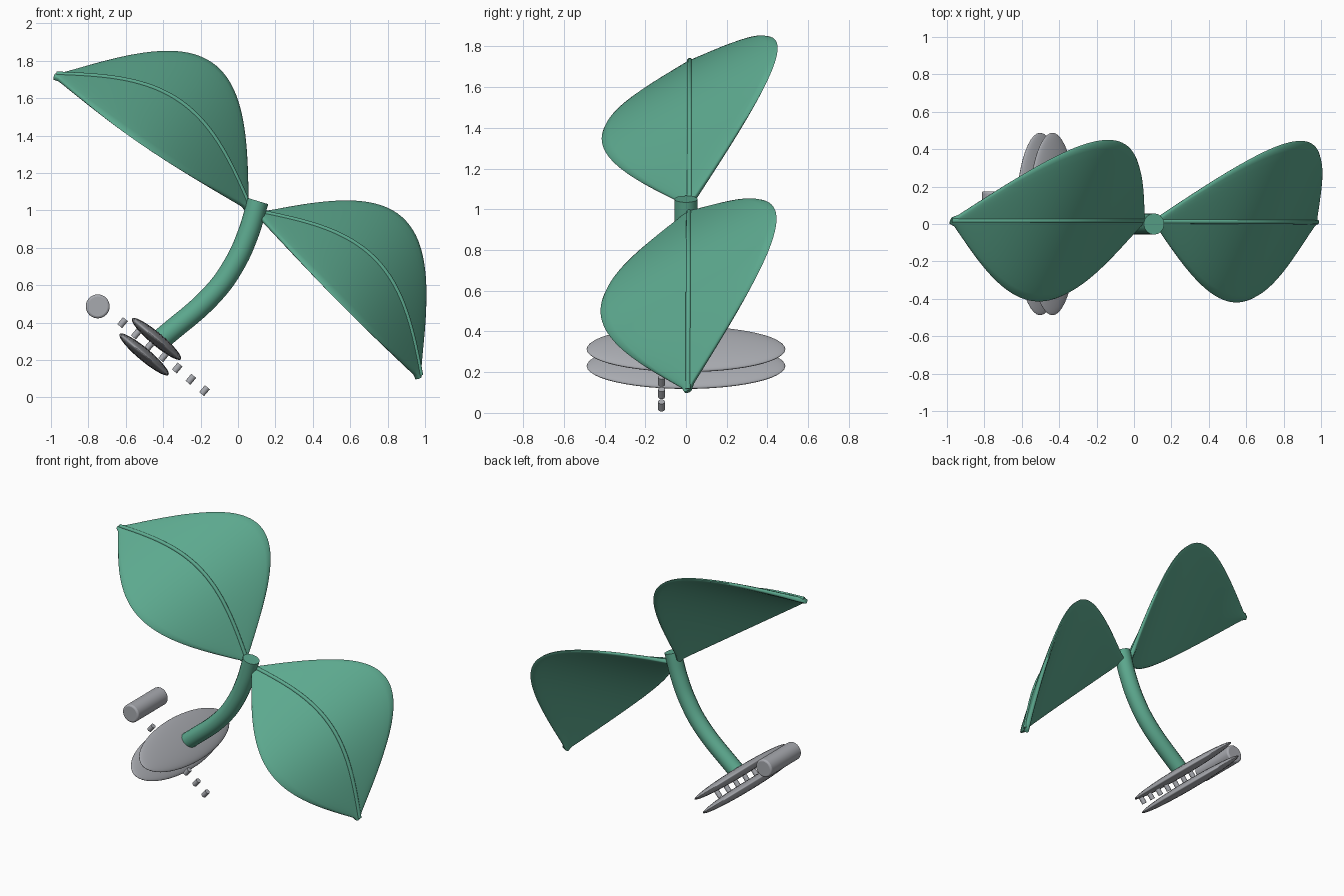
import bpy, bmesh, math
from mathutils import Vector

if "Cube" in bpy.data.objects:
    bpy.data.objects.remove(bpy.data.objects["Cube"])

def material(name, color):
    m = bpy.data.materials.new(name)
    m.diffuse_color = (*color, 1)
    m.use_nodes = True
    m.node_tree.nodes["Principled BSDF"].inputs["Base Color"].default_value = m.diffuse_color
    return m

GREEN = material("leaf_green", (0.108, 0.395, 0.272))
GREY = material("stone_grey", (0.39, 0.40, 0.43))

def finish(obj, name, mat, angle=40):
    obj.name = name
    obj.data.materials.clear()
    obj.data.materials.append(mat)
    bpy.ops.object.select_all(action='DESELECT')
    obj.select_set(True)
    bpy.context.view_layer.objects.active = obj
    if obj.type == 'CURVE':
        bpy.ops.object.convert(target='MESH')
    bpy.ops.object.shade_smooth_by_angle(angle=math.radians(angle))
    return obj

def tube(name, points, radius, mat):
    cu = bpy.data.curves.new(name, 'CURVE')
    cu.dimensions = '3D'
    cu.bevel_depth = radius
    cu.bevel_resolution = 6
    cu.resolution_u = 10
    cu.use_fill_caps = True
    sp = cu.splines.new('BEZIER')
    sp.bezier_points.add(len(points) - 1)
    for bp, p in zip(sp.bezier_points, points):
        bp.co = p
        bp.handle_left_type = bp.handle_right_type = 'AUTO'
    obj = bpy.data.objects.new(name, cu)
    bpy.context.collection.objects.link(obj)
    return finish(obj, name, mat)

def leaf(name, base, tip, side, bulge):
    """Arched blade, flat across its tilted width, with a raised midrib."""
    base, tip, side = Vector(base), Vector(tip), Vector(side)
    along = tip - base
    up = Vector((-along.z, 0, along.x)).normalized()
    if up.z < 0:
        up = -up
    across = side.normalized()
    steps, ring, half = 48, 28, 0.017
    bm = bmesh.new()
    rows, rib = [], []
    for i in range(steps + 1):
        t = i / steps
        mid = base + along * t + up * bulge * math.sin(math.pi * t)
        tangent = along + up * bulge * math.pi * math.cos(math.pi * t)
        n = tangent.cross(across).normalized()
        if n.dot(up) < 0:
            n = -n
        w = max(math.sin(math.pi * t), 0.03) * side.length
        row = []
        for k in range(ring):
            a = 2 * math.pi * k / ring
            h = half * math.copysign(abs(math.sin(a)) ** 0.45, math.sin(a))
            row.append(bm.verts.new(mid + across * w * math.cos(a) + n * h))
        rows.append(row)
        if i % 4 == 0:
            rib.append(mid + up * 0.018)
    for r0, r1 in zip(rows, rows[1:]):
        for k in range(ring):
            j = (k + 1) % ring
            bm.faces.new((r0[k], r0[j], r1[j], r1[k]))
    bm.faces.new(rows[0])
    bm.faces.new(rows[-1])
    bmesh.ops.recalc_face_normals(bm, faces=bm.faces)
    me = bpy.data.meshes.new(name)
    bm.to_mesh(me)
    bm.free()
    obj = bpy.data.objects.new(name, me)
    bpy.context.collection.objects.link(obj)
    finish(obj, name, GREEN, 60)
    tube(name + "_midrib", rib, 0.013, GREEN)

# Two leaves
leaf("upper_leaf", (0.05, 0.018, 1.01), (-0.98, 0.018, 1.715), (0.185, 0.432, 0.222), 0.25)
leaf("lower_leaf", (0.10, 0.015, 0.98), (0.965, 0.01, 0.105), (0.172, 0.432, 0.225), 0.262)

# Curved stem
tube("stem", [(-0.42, 0, 0.305), (-0.374, 0, 0.342), (-0.128, 0, 0.561),
              (-0.021, 0, 0.711), (0.053, 0, 0.872), (0.107, 0, 1.05)], 0.057, GREEN)

# Two tilted oval discs
TILT = math.radians(40)
for name, x, z in (("upper_disc", -0.436, 0.313), ("lower_disc", -0.502, 0.23)):
    bpy.ops.mesh.primitive_uv_sphere_add(segments=48, ring_count=24, radius=1,
                                         location=(x, 0, z), rotation=(0, TILT, 0))
    disc = bpy.context.object
    disc.scale = (0.17, 0.488, 0.034)
    finish(disc, name, GREY)

# Row of small pegs running between the discs
for i in range(7):
    bpy.ops.mesh.primitive_cylinder_add(vertices=20, radius=0.017, depth=0.048,
                                        location=(-0.617 + 0.073 * i, -0.12, 0.40 - 0.0606 * i),
                                        rotation=(0, TILT, 0))
    finish(bpy.context.object, f"peg_{i + 1}", GREY)

# Loose roller beside the discs
bpy.ops.mesh.primitive_cylinder_add(vertices=32, radius=0.064, depth=0.35,
                                    location=(-0.75, 0, 0.487), rotation=(math.pi / 2, 0, 0))
roller = bpy.context.object
bev = roller.modifiers.new("soft_rim", 'BEVEL')
bev.width = 0.012
bev.segments = 3
bev.limit_method = 'ANGLE'
bev.angle_limit = math.radians(40)
finish(roller, "roller", GREY)
